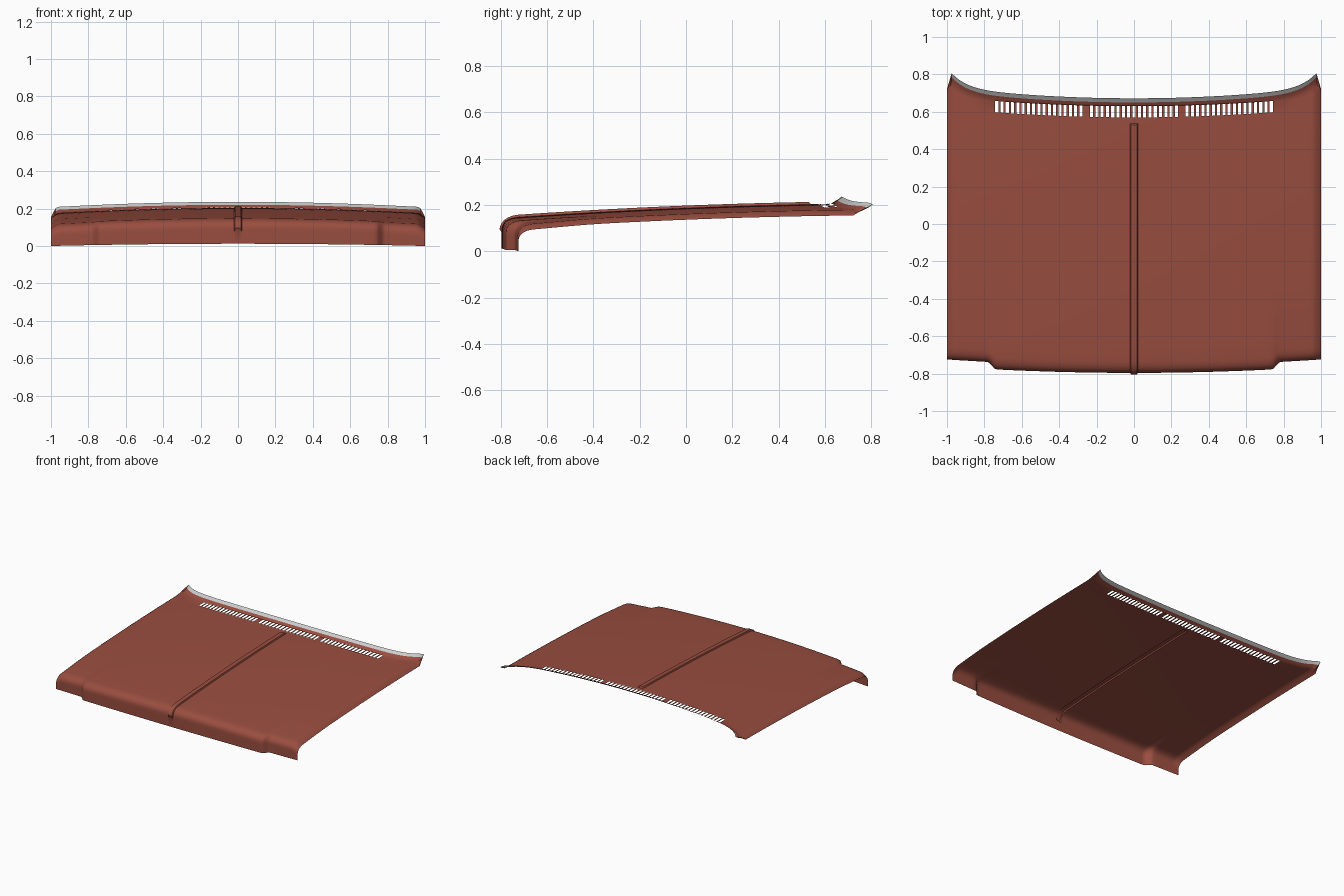
import bpy, bmesh, math

if "Cube" in bpy.data.objects:
    bpy.data.objects.remove(bpy.data.objects["Cube"])

RIDGE_H = 0.009


def smooth(a, b, v):
    t = min(1, max(0, (v - a) / (b - a)))
    return t * t * (3 - 2 * t)


def front_edge(x):
    return -0.796 + 0.034 * x * x + 0.038 * smooth(0.735, 0.785, abs(x))


def rear_edge(x):
    a = min(abs(x), 0.975)
    r = 0.672 + 0.06 * a * a + 0.105 * a ** 12
    return r - max(0, abs(x) - 0.975) / 0.025 * 0.085


def slot_line(x):
    return 0.57 + 0.05 * x * x


def top_z(x, y):
    # crowned panel, rolled down at the sides, with fading corner steps
    a = abs(x)
    z = 0.188 + 0.04 * y - 0.02 * y * y - 0.03 * a * a
    z -= 0.022 * max(0, (a - 0.955) / 0.045) ** 1.5
    return z - 0.008 * smooth(0.735, 0.785, a) * (1 - smooth(-0.75, -0.35, y))


def lip_height(x):
    return 0.03 * (1 - max(0, (abs(x) - 0.975) / 0.025))


def column(x):
    """Points of one lengthwise section, front bottom to rear."""
    f, s, r = front_edge(x), slot_line(x), rear_edge(x)
    h = RIDGE_H if abs(x) < 0.017 else 0
    p2 = (f + 0.065, top_z(x, f + 0.065))
    p1 = (f + 0.003, p2[1] - 0.007)
    p0 = (f, p2[1] - 0.052)
    zb = 0.012 * (1 - x * x)
    pts = [(f, zb), (f, zb + (p0[1] - zb) * 0.8)]
    for i in range(9):
        t = i / 8
        y, z = ((1 - t) ** 2 * p0[k] + 2 * t * (1 - t) * p1[k] + t * t * p2[k] for k in (0, 1))
        pts.append((y - h * (1 - t), z + h * t))
    y0, y1 = p2[0], s - 0.04
    for i in range(1, 17):
        y = y0 + (y1 - y0) * i / 16
        pts.append((y, top_z(x, y) + h))
    for y in (s - 0.032, s, s + 0.06):
        pts.append((y, top_z(x, y)))
    yb, ye = s + 0.06, r
    edge = ye - 0.022
    for i in range(1, 5):
        y = yb + (edge - yb) * i / 4
        k = max(0, (y - (ye - 0.06)) / 0.06)
        pts.append((y, top_z(x, y) + lip_height(x) * k ** 1.6))
    return pts


SLOT_ROW = 2 + 9 + 16 + 1

# vent slots: one middle group and a mirrored outer pair
W = 0.0166
slots = [(-0.2272 + 0.0284 * i - W / 2, -0.2272 + 0.0284 * i + W / 2) for i in range(17)]
for i in range(17):
    c = 0.284 + 0.0281 * i
    slots += [(c - W / 2, c + W / 2), (-c - W / 2, -c + W / 2)]
xs = {round(v, 5) for s in slots for v in s}
xs |= {0.0, 0.016, -0.016}
for v in (0.25, 0.748, 0.757, 0.766, 0.776, 0.787, 0.82, 0.85, 0.88, 0.905, 0.925,
          0.94, 0.955, 0.965, 0.975, 0.983, 0.992, 1.0):
    xs |= {v, -v}
xs = sorted(xs)


def in_slot(x):
    return any(a < x < b for a, b in slots)


def make_object(name, bm, color=None):
    me = bpy.data.meshes.new(name)
    bm.to_mesh(me)
    bm.free()
    ob = bpy.data.objects.new(name, me)
    bpy.context.collection.objects.link(ob)
    if color:
        mat = bpy.data.materials.new(name + "_paint")
        mat.diffuse_color = color
        mat.use_nodes = True
        mat.node_tree.nodes["Principled BSDF"].inputs["Base Color"].default_value = mat.diffuse_color
        me.materials.append(mat)
    bpy.ops.object.select_all(action='DESELECT')
    ob.select_set(True)
    bpy.context.view_layer.objects.active = ob
    bpy.ops.object.shade_smooth_by_angle(angle=math.radians(30))
    return ob


def loft(sections, cols, skip=lambda x, j: False):
    bm = bmesh.new()
    grid = [[bm.verts.new((x, y, z)) for y, z in sec] for x, sec in zip(cols, sections)]
    for i in range(len(cols) - 1):
        for j in range(len(sections[0]) - 1):
            if not skip((cols[i] + cols[i + 1]) / 2, j):
                bm.faces.new((grid[i][j], grid[i + 1][j], grid[i + 1][j + 1], grid[i][j + 1]))
    loose = [v for v in bm.verts if not v.link_faces]
    bmesh.ops.delete(bm, geom=loose, context='VERTS')
    return bm


# painted panel with ridge, front fold and vent slots
panel = loft([column(x) for x in xs], xs, lambda x, j: j == SLOT_ROW and in_slot(x))
make_object("hood_panel", panel, (0.32, 0.075, 0.05, 1))

# bare upturned strip along the rear edge
strip = []
for x in xs:
    y, z = column(x)[-1]
    r = rear_edge(x)
    zt = top_z(x, r) + lip_height(x)
    strip.append([(y + (r - y) * t, z + (zt - z) * t ** 1.1) for t in (0, 0.5, 1)])
keep = [i for i, x in enumerate(xs) if abs(x) <= 0.976]
make_object("rear_edge_strip", loft([strip[i] for i in keep], [xs[i] for i in keep]))

# painted ends closing the rear corners beside the strip
for side, name in ((1, "rear_corner_right"), (-1, "rear_corner_left")):
    ids = [i for i, x in enumerate(xs) if x * side >= 0.974]
    make_object(name, loft([strip[i] for i in ids], [xs[i] for i in ids]), (0.32, 0.075, 0.05, 1))
